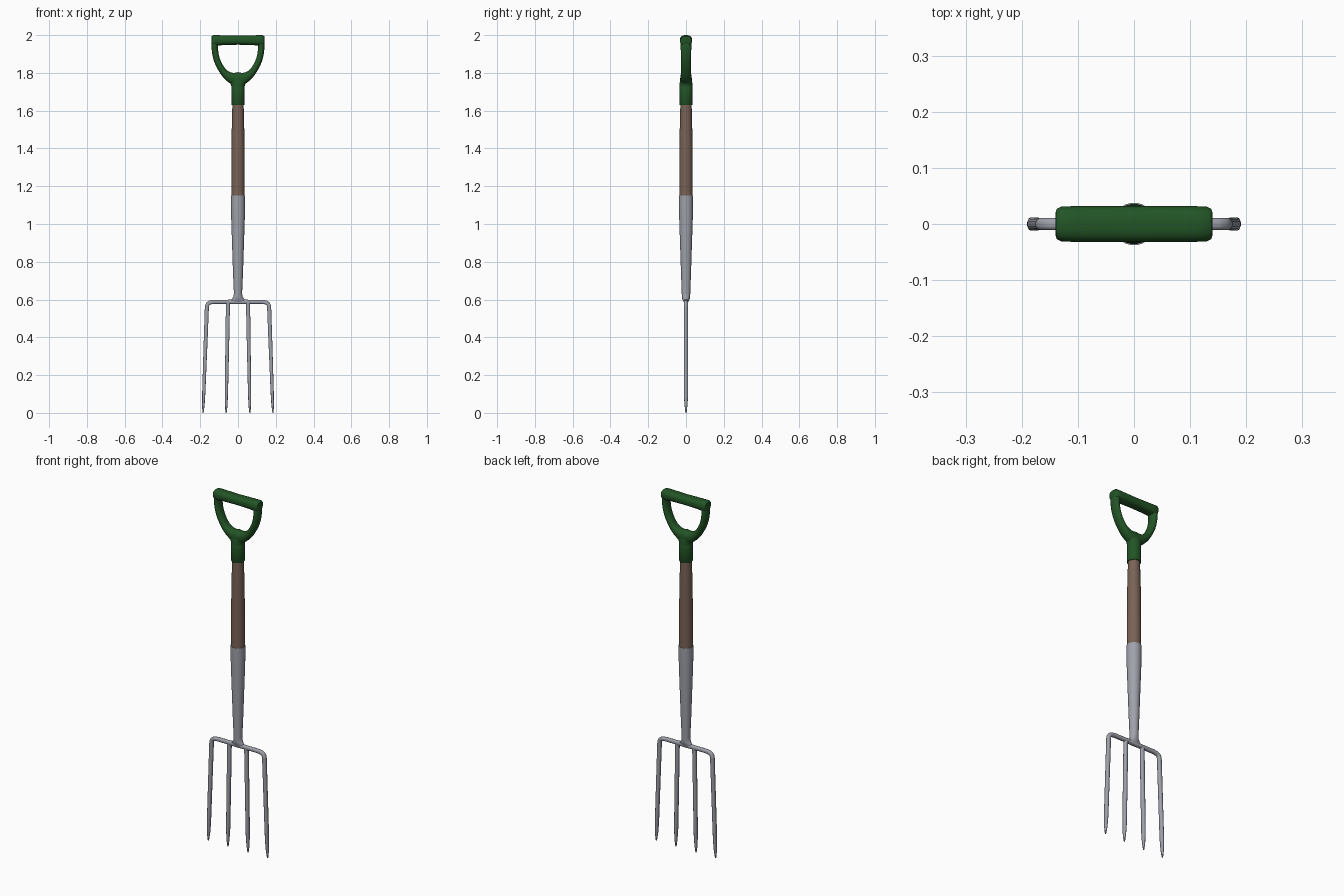
import bpy, bmesh, math
from mathutils import Vector

if "Cube" in bpy.data.objects:
    bpy.data.objects.remove(bpy.data.objects["Cube"])


def material(name, rgb):
    m = bpy.data.materials.new(name)
    m.diffuse_color = (*rgb, 1)
    m.use_nodes = True
    m.node_tree.nodes["Principled BSDF"].inputs["Base Color"].default_value = m.diffuse_color
    return m


GREEN = material("dark green plastic", (0.016, 0.09, 0.019))
WOOD = material("brown wood", (0.19, 0.122, 0.092))
METAL = material("grey steel", (0.35, 0.36, 0.41))


def smooth_points(pts, steps):
    """Catmull-Rom interpolation of tuples."""
    out = []
    for i in range(len(pts) - 1):
        a, b, c, d = (Vector(pts[max(0, min(len(pts) - 1, i + k))]) for k in (-1, 0, 1, 2))
        for s in range(steps):
            t = s / steps
            out.append(0.5 * (2 * b + (c - a) * t + (2 * a - 5 * b + 4 * c - d) * t * t
                              + (3 * b - a - 3 * c + d) * t ** 3))
    return out + [Vector(pts[-1])]


def sweep(name, pts, mat, sides=24, power=2.0, angle=40):
    """Tube along (x, z, half width in xz plane, half depth in y)."""
    bm = bmesh.new()
    rings = []
    for i, (x, z, w, d) in enumerate(pts):
        a, b = pts[max(i - 1, 0)], pts[min(i + 1, len(pts) - 1)]
        t = Vector((b[0] - a[0], 0, b[1] - a[1])).normalized()
        u = Vector((t.z, 0, -t.x))
        ring = []
        for k in range(sides):
            q = 2 * math.pi * (k + 0.5) / sides
            c, s = math.cos(q), math.sin(q)
            cu = math.copysign(abs(c) ** (2 / power), c) * w
            cv = math.copysign(abs(s) ** (2 / power), s) * d
            ring.append(bm.verts.new(Vector((x, cv, z)) + u * cu))
        rings.append(ring)
    for r, q in zip(rings, rings[1:]):
        for k in range(sides):
            j = (k + 1) % sides
            bm.faces.new((r[k], r[j], q[j], q[k]))
    bm.faces.new(rings[0])
    bm.faces.new(rings[-1])
    bmesh.ops.recalc_face_normals(bm, faces=bm.faces[:])
    me = bpy.data.meshes.new(name)
    bm.to_mesh(me)
    bm.free()
    me.materials.append(mat)
    ob = bpy.data.objects.new(name, me)
    bpy.context.collection.objects.link(ob)
    bpy.ops.object.select_all(action='DESELECT')
    ob.select_set(True)
    bpy.context.view_layer.objects.active = ob
    bpy.ops.object.shade_smooth_by_angle(angle=math.radians(angle))
    return ob


def mirrored(half):
    """Left half ending at x = 0, continued to the right."""
    return half + [(-p[0], *p[1:]) for p in reversed(half[:-1])]


# Handle grip bar, slightly waisted in the middle
sweep("handle_grip", mirrored([
    (-0.140, 1.970, 0.017, 0.020), (-0.137, 1.970, 0.024, 0.027),
    (-0.130, 1.971, 0.029, 0.031), (-0.110, 1.972, 0.028, 0.032),
    (-0.080, 1.973, 0.026, 0.032), (0, 1.973, 0.024, 0.032)]),
    GREEN, power=2.6)

# Handle arms, one U-shaped sweep
sweep("handle_arms", smooth_points(mirrored([
    (-0.121, 1.972, 0.018, 0.028), (-0.122, 1.920, 0.017, 0.028),
    (-0.109, 1.862, 0.017, 0.027), (-0.078, 1.807, 0.019, 0.027),
    (-0.042, 1.777, 0.027, 0.029), (0, 1.766, 0.038, 0.031)]), 5),
    GREEN, power=2.2)

# Neck and ferrule
sweep("handle_neck", smooth_points([
    (0, 1.728, 0.035, 0.035), (0, 1.745, 0.041, 0.034),
    (0, 1.762, 0.052, 0.031), (0, 1.785, 0.055, 0.022)], 3), GREEN)
sweep("handle_ferrule", [
    (0, 1.630, 0.034, 0.034), (0, 1.633, 0.036, 0.036),
    (0, 1.727, 0.036, 0.036), (0, 1.734, 0.034, 0.034)], GREEN)

# Wooden shaft
sweep("wooden_shaft", [(0, 1.14, 0.036, 0.036), (0, 1.30, 0.0355, 0.0355),
                       (0, 1.48, 0.034, 0.034), (0, 1.64, 0.030, 0.030)], WOOD)

# Steel socket with flare onto the crossbar
sweep("steel_socket", [
    (0, 1.15, 0.038, 0.038), (0, 1.05, 0.037, 0.037), (0, 0.90, 0.032, 0.032),
    (0, 0.75, 0.027, 0.027), (0, 0.635, 0.022, 0.023), (0, 0.615, 0.024, 0.022),
    (0, 0.603, 0.033, 0.020), (0, 0.590, 0.040, 0.013), (0, 0.580, 0.040, 0.010)], METAL)


def tine(x0, z0, x1):
    """Straight tine that tapers to a flattened point."""
    zs = ((z0, 0.011, 0.011), (0.40, 0.0105, 0.011), (0.16, 0.009, 0.012),
          (0.10, 0.0085, 0.012), (0.04, 0.007, 0.008), (0.008, 0.004, 0.004), (0, 0.002, 0.002))
    return [(x0 + (x1 - x0) * (z0 - z) / z0, z, w, d) for z, w, d in zs]


# Crossbar with rounded corners running into the outer tines
left = tine(-0.165, 0.555, -0.185)[::-1] + [
    (-0.1635, 0.568, 0.011, 0.011), (-0.158, 0.579, 0.011, 0.011),
    (-0.147, 0.585, 0.011, 0.011), (-0.125, 0.588, 0.011, 0.011),
    (-0.06, 0.588, 0.011, 0.011), (0, 0.588, 0.013, 0.012)]
sweep("crossbar_and_outer_tines", mirrored(left), METAL, sides=12, power=2.8)

# Inner tines
for side, label in ((-1, "left"), (1, "right")):
    sweep("inner_tine_" + label, tine(side * 0.053, 0.588, side * 0.063), METAL,
          sides=12, power=2.8)
